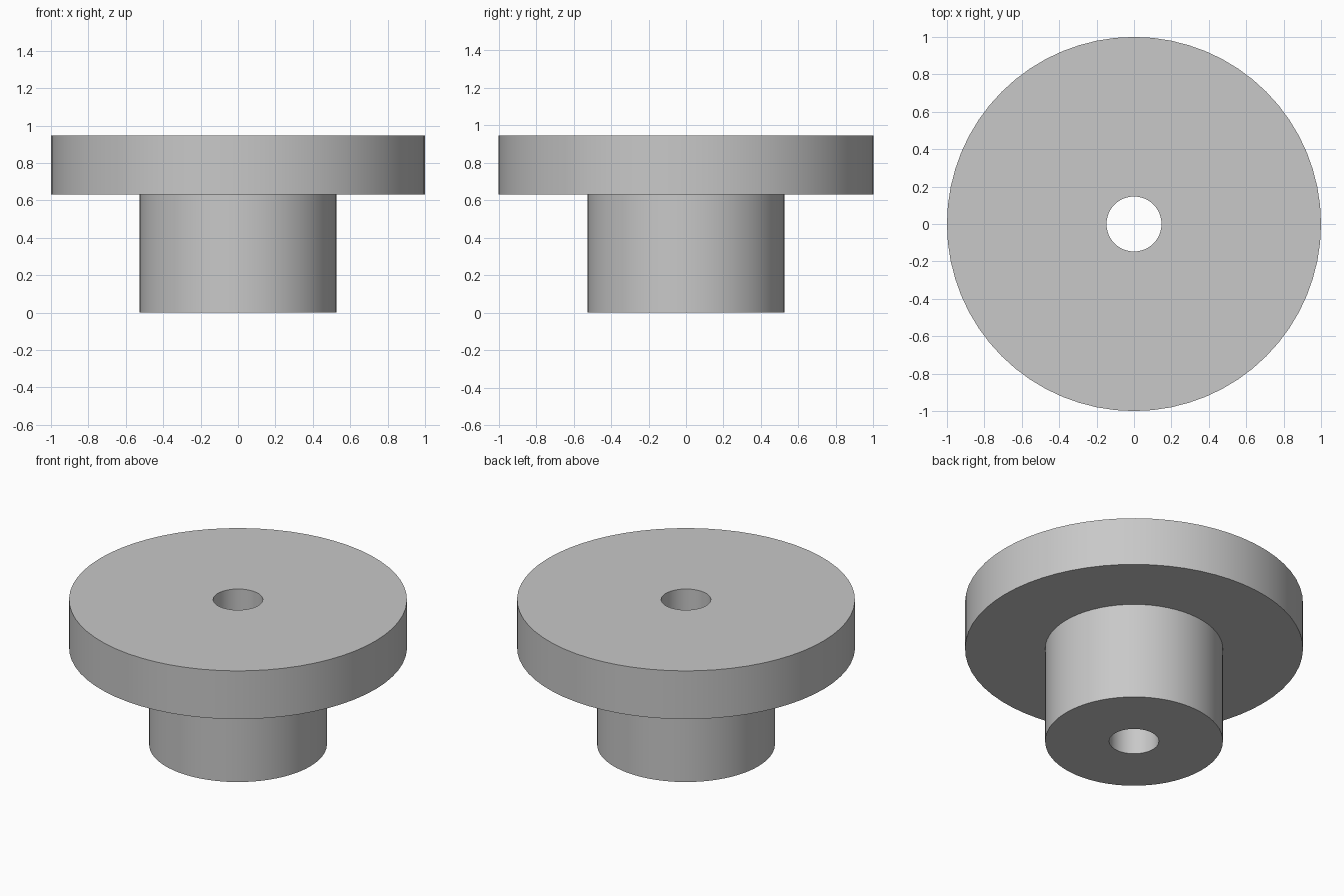
import bpy
import bmesh
import math

cube = bpy.data.objects.get("Cube")
if cube:
    bpy.data.objects.remove(cube, do_unlink=True)

# Main dimensions
BORE_R, HUB_R, FLANGE_R = 0.147, 0.526, 1.0
FLANGE_Z, TOP_Z = 0.632, 0.947
SEGMENTS = 64

# Plain grey material
grey = bpy.data.materials.new("light_grey")
grey.use_nodes = True
colour = (0.58, 0.58, 0.58, 1)
grey.diffuse_color = colour
grey.node_tree.nodes["Principled BSDF"].inputs["Base Color"].default_value = colour

# Half section of the flanged hub, turned around the z axis
section = [(BORE_R, 0), (HUB_R, 0), (HUB_R, FLANGE_Z),
           (FLANGE_R, FLANGE_Z), (FLANGE_R, TOP_Z), (BORE_R, TOP_Z)]
bm = bmesh.new()
verts = [bm.verts.new((r, 0, z)) for r, z in section]
edges = [bm.edges.new((v, verts[i - 1])) for i, v in enumerate(verts)]
bmesh.ops.spin(bm, geom=verts + edges, cent=(0, 0, 0), axis=(0, 0, 1),
               angle=math.tau, steps=SEGMENTS, use_merge=True)
bmesh.ops.remove_doubles(bm, verts=bm.verts, dist=0.0001)
bmesh.ops.recalc_face_normals(bm, faces=bm.faces)

mesh = bpy.data.meshes.new("flanged_hub")
bm.to_mesh(mesh)
bm.free()
mesh.materials.append(grey)
hub = bpy.data.objects.new("flanged_hub", mesh)
bpy.context.collection.objects.link(hub)

# Smooth round walls, crisp rims
bpy.ops.object.select_all(action="DESELECT")
hub.select_set(True)
bpy.context.view_layer.objects.active = hub
bpy.ops.object.shade_smooth_by_angle(angle=math.radians(30))
